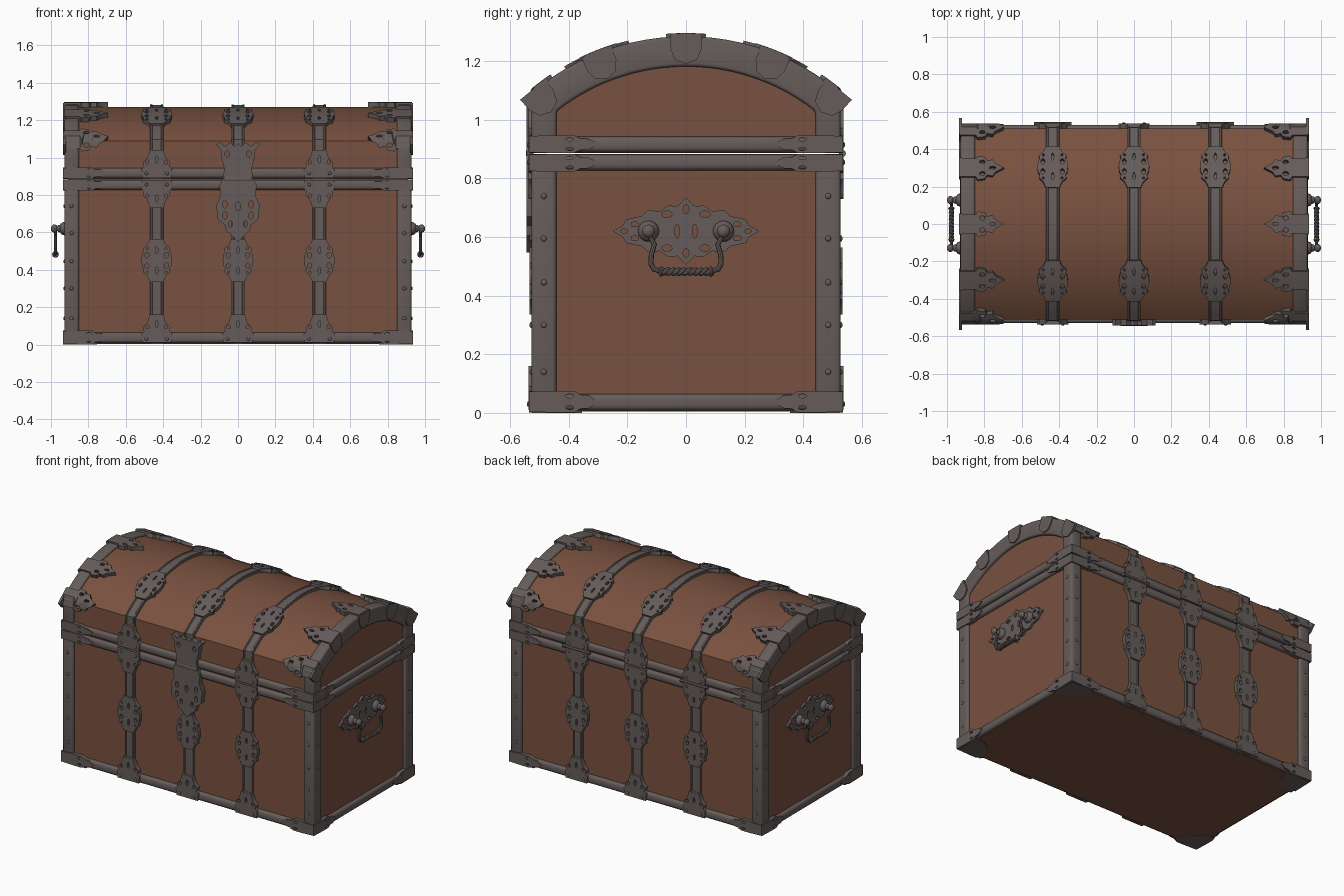
import bpy, bmesh, math
from mathutils import Matrix, Vector

cube = bpy.data.objects.get("Cube")
if cube:
    bpy.data.objects.remove(cube)


def material(name, rgb):
    m = bpy.data.materials.new(name)
    m.use_nodes = True
    m.diffuse_color = (*rgb, 1)
    bsdf = next(n for n in m.node_tree.nodes if n.type == 'BSDF_PRINCIPLED')
    bsdf.inputs["Base Color"].default_value = (*rgb, 1)
    bsdf.inputs["Roughness"].default_value = 0.7
    return m


WOOD = material("brown wood", (0.19, 0.082, 0.05))
IRON = material("grey iron", (0.13, 0.108, 0.102))

# Main sizes: half width and depth of the panels, lid arc centre and radius
X, D, C, R = 0.91, 0.51, 0.467, 0.803
A = math.asin(D / R)               # half angle of the lid arc
S = C + R * math.cos(A)            # height where the arc starts
T = 2 * S + 2 * A * R              # girth from front bottom to back bottom
STRAPS = (-0.435, 0, 0.435)
SIDES = (-1, 1)


def wrap(x, s, w):
    """Point at girth distance s (front, over the lid, down the back), raised by w."""
    if s < S:
        return Vector((x, -D - w, s))
    if s > T - S:
        return Vector((x, D + w, T - s))
    a = (s - S) / R - A
    return Vector((x, (R + w) * math.sin(a), C + (R + w) * math.cos(a)))


def on_lid(a):
    return S + (A + a) * R


def finish(name, bm, mat):
    bmesh.ops.recalc_face_normals(bm, faces=bm.faces[:])
    me = bpy.data.meshes.new(name)
    bm.to_mesh(me)
    bm.free()
    me.materials.append(mat)
    ob = bpy.data.objects.new(name, me)
    bpy.context.scene.collection.objects.link(ob)
    return ob


def prism(name, pts, x0, x1, mat, bevel=0.0):
    """Extrude a (y, z) outline along x and round its sharp edges."""
    bm = bmesh.new()
    face = bm.faces.new([bm.verts.new((x0, y, z)) for y, z in pts])
    ret = bmesh.ops.extrude_face_region(bm, geom=[face], use_keep_orig=True)
    for v in ret["geom"]:
        if isinstance(v, bmesh.types.BMVert):
            v.co.x = x1
    bmesh.ops.recalc_face_normals(bm, faces=bm.faces[:])
    if bevel:
        sharp = [e for e in bm.edges if abs(e.calc_face_angle(0)) > 0.6]
        bmesh.ops.bevel(bm, geom=sharp, offset=bevel, segments=3, profile=0.5, affect='EDGES')
    return finish(name, bm, mat)


def box(name, x0, x1, y0, y1, z0, z1, mat, bevel=0.0):
    return prism(name, [(y0, z0), (y1, z0), (y1, z1), (y0, z1)], x0, x1, mat, bevel)


def mirror_u(p):
    return p + [(-u, v) for u, v in reversed(p) if u]


def mirror_v(p):
    return p + [(u, -v) for u, v in reversed(p) if v]


def hole(u, v, ru, rv, n=10):
    return [(u + ru * math.cos(math.tau * i / n), v + rv * math.sin(math.tau * i / n)) for i in range(n)]


def plate(name, loops, place, thick, base=0.0):
    """Pierced plate: first loop is the outline, the others are holes."""
    bm = bmesh.new()
    for loop in loops:
        vs = [bm.verts.new((u, v, 0)) for u, v in loop]
        for i, v in enumerate(vs):
            bm.edges.new((vs[i - 1], v))
    bmesh.ops.triangle_fill(bm, use_beauty=True, edges=bm.edges[:], normal=(0, 0, 1))
    bmesh.ops.subdivide_edges(bm, edges=bm.edges[:], cuts=1, use_grid_fill=True)
    ret = bmesh.ops.extrude_face_region(bm, geom=bm.faces[:], use_keep_orig=True)
    for v in ret["geom"]:
        if isinstance(v, bmesh.types.BMVert):
            v.co.z = thick
    for v in bm.verts:
        v.co = place(v.co.x, v.co.y, v.co.z + base)
    return finish(name, bm, IRON)


def balls(name, items):
    """Ellipsoids given as (centre, radii)."""
    bm = bmesh.new()
    for loc, size in items:
        m = Matrix.Translation(loc) @ Matrix.Diagonal((*size, 1))
        bmesh.ops.create_uvsphere(bm, u_segments=12, v_segments=8, radius=1, matrix=m)
    return finish(name, bm, IRON)


def tube(name, paths, radius):
    cu = bpy.data.curves.new(name, 'CURVE')
    cu.dimensions = '3D'
    cu.bevel_depth, cu.bevel_resolution, cu.use_fill_caps = radius, 2, True
    for pts in paths:
        sp = cu.splines.new('POLY')
        sp.points.add(len(pts) - 1)
        for p, co in zip(sp.points, pts):
            p.co = (*co, 1)
    tmp = bpy.data.objects.new(name, cu)
    bpy.context.scene.collection.objects.link(tmp)
    me = bpy.data.meshes.new_from_object(tmp.evaluated_get(bpy.context.evaluated_depsgraph_get()))
    bpy.data.objects.remove(tmp)
    bm = bmesh.new()
    bm.from_mesh(me)
    return finish(name, bm, IRON)


def arc(radius, half_y, n=24):
    a = math.asin(half_y / radius)
    return [(radius * math.sin(t), C + radius * math.cos(t)) for t in (a - 2 * a * i / n for i in range(n + 1))]


# Wooden body and lid
box("body_panels", -X, X, -D, D, 0.004, 0.884, WOOD)
prism("lid_panels", [(-D, 0.886), (D, 0.886)] + arc(R, D), -X, X, WOOD)

# Iron rails round the base and both sides of the lid joint
for name, z0, z1 in (("base_rail", 0.008, 0.065), ("body_top_rail", 0.827, 0.881), ("lid_rail", 0.889, 0.943)):
    box(name, -0.93, 0.93, -0.53, 0.53, z0, z1, IRON, 0.018)

# Corner posts and arched lid rims
for sx in SIDES:
    x0, x1 = sorted((sx * 0.85, sx * 0.928))
    for sy in SIDES:
        y0, y1 = sorted((sy * 0.442, sy * 0.528))
        box("corner_post", x0, x1, y0, y1, 0.008, 0.88, IRON, 0.014)
    rim = [(0.528, 0.892)] + arc(0.818, 0.528) + [(-0.528, 0.892), (-0.442, 0.892)]
    prism("lid_rim", rim + arc(0.715, 0.442)[::-1] + [(0.442, 0.892)], x0, x1, IRON, 0.012)

# Post rivets
heights = (0.14, 0.3, 0.445, 0.595, 0.74)
balls("post_rivets", [((sx * 0.928, sy * 0.485, z), (0.006, 0.01, 0.01))
                      for sx in SIDES for sy in SIDES for z in heights]
      + [((sx * 0.89, sy * 0.528, z), (0.01, 0.006, 0.01))
         for sx in SIDES for sy in SIDES for z in heights])


# Straps running up the front, over the lid and down the back
def strap(name, x, s0, s1):
    bm = bmesh.new()
    stops = sorted({s0, s1} | {s for s in (S + 2 * A * R * i / 24 for i in range(25)) if s0 < s < s1})
    section = ((-0.036, 0), (-0.034, 0.014), (-0.026, 0.015), (-0.022, 0.011),
               (0.022, 0.011), (0.026, 0.015), (0.034, 0.014), (0.036, 0))
    rows = [[bm.verts.new(wrap(x + u, s, w)) for u, w in section] for s in stops]
    for a, b in zip(rows, rows[1:]):
        for i in range(len(section) - 1):
            bm.faces.new((a[i], a[i + 1], b[i + 1], b[i]))
    finish(name, bm, IRON)


medallion = [mirror_v(mirror_u([(0.082, 0), (0.078, 0.03), (0.069, 0.045), (0.074, 0.062), (0.05, 0.085), (0.036, 0.115)]))]
medallion += [hole(u, v, 0.011, 0.015) for u in (-0.052, 0.052) for v in (-0.028, 0.028)]
medallion += [hole(0, v, 0.007, 0.02) for v in (-0.055, 0.055)]
medallion += [hole(u, v, 0.006, 0.007) for u in (-0.05, 0.05) for v in (-0.065, 0.065)]
bracket = [mirror_u([(0.078, 0), (0.084, 0.045), (0.068, 0.062), (0.074, 0.082), (0.05, 0.108), (0.036, 0.15)])]
bracket += [hole(u, 0.085, 0.009, 0.011) for u in (-0.05, 0.05)] + [hole(0, 0.1, 0.007, 0.02)]

for x in STRAPS:
    strap("front_strap", x, 0.008, 0.881)
    strap("lid_strap", x, 0.889, T - 0.889)
    strap("back_strap", x, T - 0.881, T - 0.008)
    for back in (False, True):
        def place(s, d):
            return lambda u, v, w: wrap(x + u, T - s - d * v if back else s + d * v, w)
        plate("strap_medallion", medallion, place(0.45, 1), 0.024)
        plate("lid_medallion", medallion, place(on_lid(-0.383), 1), 0.024)
        plate("base_bracket", bracket, place(0.01, 1), 0.028)
        if x or back:
            plate("body_bracket", bracket, place(0.88, -1), 0.028)
            plate("lid_bracket", bracket, place(0.89, 1), 0.028)
        y = D + 0.028 if back else -D - 0.028
        balls("bracket_rivets", [((x + u, y, z), (0.009, 0.005, 0.009)) for u in (-0.055, 0.055) for z in (0.03, 0.855, 0.915)])

# Lock shield and crowned hasp
shield = [mirror_u([(0.085, 0.884), (0.1, 0.85), (0.092, 0.8), (0.116, 0.745), (0.108, 0.67),
                    (0.07, 0.64), (0.062, 0.605), (0.035, 0.585), (0, 0.548)])]
shield += [hole(u, v, 0.012, 0.02) for u in (-0.07, 0.07) for v in (0.69, 0.75)] + [hole(0, 0.74, 0.012, 0.024)]
shield += [hole(u, 0.645, 0.01, 0.018) for u in (-0.04, 0.04)]
plate("lock_shield", shield, lambda u, v, w: wrap(u, v, w), 0.034)
hasp = [mirror_u([(0.08, 0.888), (0.074, 0.94), (0.088, 1.0), (0.092, 1.04), (0.116, 1.07),
                  (0.098, 1.085), (0.07, 1.06), (0.04, 1.08), (0.018, 1.06), (0, 1.075)])]
hasp += [hole(u, 1.02, 0.012, 0.018) for u in (-0.058, 0.058)]
plate("lock_hasp", hasp, lambda u, v, w: wrap(u, v, w), 0.034)
box("hasp_knuckle", -0.075, 0.075, -0.546, -0.52, 0.872, 0.9, IRON, 0.008)

# Back hinges
for x in STRAPS[::2]:
    tube("hinge_barrel", [[(x - 0.1, 0.534, 0.885), (x + 0.1, 0.534, 0.885)]], 0.012)

# Lid claws, rim lugs and rail corner leaves
claw = [mirror_v([(0, 0.05), (0.085, 0.05), (0.095, 0.066), (0.135, 0.06), (0.145, 0.04),
                  (0.175, 0.046), (0.19, 0.024), (0.235, 0)])]
claw += [hole(0.12, v, 0.016, 0.011) for v in (-0.032, 0.032)] + [hole(0.175, 0, 0.018, 0.008)]
lug = [mirror_u([(0.055, 0), (0.053, 0.05), (0.038, 0.085), (0, 0.1)])]
leaf = [mirror_v([(0, 0.031), (0.1, 0.034), (0.15, 0.034), (0.17, 0.022), (0.2, 0.02), (0.235, 0)])]
leaf += [hole(0.135, v, 0.014, 0.006) for v in (-0.018, 0.018)]
for sx in SIDES:
    for a in (-A, -0.38, 0, 0.38, A):
        plate("lid_claw", claw, lambda u, v, w: wrap(sx * (0.931 - u), on_lid(a * 0.98) + v, w), 0.026)
        plate("rim_lug", lug, lambda u, v, w: Vector((
            sx * (0.92 + w), (0.824 - v) * math.sin(a) + u * math.cos(a),
            C + (0.824 - v) * math.cos(a) - u * math.sin(a))), 0.015)
    for sy in SIDES:
        for z, k in ((0.038, 1.1), (0.853, 0.9), (0.917, 0.9)):
            plate("long_rail_leaf", leaf, lambda u, v, w: Vector((sx * (0.932 - u), sy * (D + w), z + k * v)), 0.025)
            plate("end_rail_leaf", leaf, lambda u, v, w: Vector((sx * (X + w), sy * (0.532 - u), z + k * v)), 0.025)
        # Rounded plates under the four corners
        quarter = [(0, 0)] + [(0.17 * math.cos(t * math.pi / 16), 0.17 * math.sin(t * math.pi / 16)) for t in range(9)]
        plate("foot_plate", [quarter], lambda u, v, w: Vector((sx * (0.925 - u), sy * (0.525 - v), 0.004 - w)), 0.004)

# End handles: pierced backplate, bosses, bail and twisted grip
scutcheon = [mirror_v(mirror_u([(0.25, 0), (0.215, 0.02), (0.205, 0.04), (0.15, 0.052), (0.13, 0.072), (0.09, 0.068),
                                (0.06, 0.088), (0.03, 0.085), (0, 0.114)]))]
scutcheon += [hole(u, v, 0.013, 0.009) for u in (-0.175, 0.175) for v in (-0.024, 0.024)]
scutcheon += [hole(u, v, 0.018, 0.011) for u in (-0.065, 0.065) for v in (-0.058, 0.058)]
scutcheon += [hole(u, 0, 0.008, 0.024) for u in (-0.03, 0.03)] + [hole(u, 0, 0.012, 0.007) for u in (-0.212, 0.212)]
scutcheon += [hole(0, v, 0.01, 0.016) for v in (-0.075, 0.075)]
for sx in SIDES:
    plate("handle_plate", scutcheon, lambda u, v, w: Vector((sx * (X + w), u, 0.62 + v)), 0.014)
    balls("handle_bosses", [((sx * cx, sy * 0.128, 0.62), (r * 0.8, r, r))
                            for sy in SIDES for cx, r in ((0.928, 0.036), (0.955, 0.02), (0.982, 0.0225))])
    bail = [(0.128, 0.61), (0.108, 0.575), (0.118, 0.54), (0.12, 0.51), (0.11, 0.49), (0.08, 0.482)]
    tube("handle_bail", [[(sx * 0.976, sy * y, z) for y, z in bail] for sy in SIDES], 0.009)
    turns = [i / 48 for i in range(49)]
    tube("twisted_grip", [[(sx * 0.976 + 0.007 * math.cos(ph + 30 * t), 0.18 * t - 0.09,
                            0.482 + 0.007 * math.sin(ph + 30 * t)) for t in turns] for ph in (0, math.pi)], 0.008)
    balls("grip_collars", [((sx * 0.976, sy * 0.085, 0.482), (0.018, 0.008, 0.018)) for sy in SIDES])

# Smooth shading with sharp edges kept
for ob in bpy.context.scene.objects:
    ob.select_set(ob.type == 'MESH')
    if ob.type == 'MESH':
        bpy.context.view_layer.objects.active = ob
bpy.ops.object.shade_smooth_by_angle(angle=math.radians(35))
